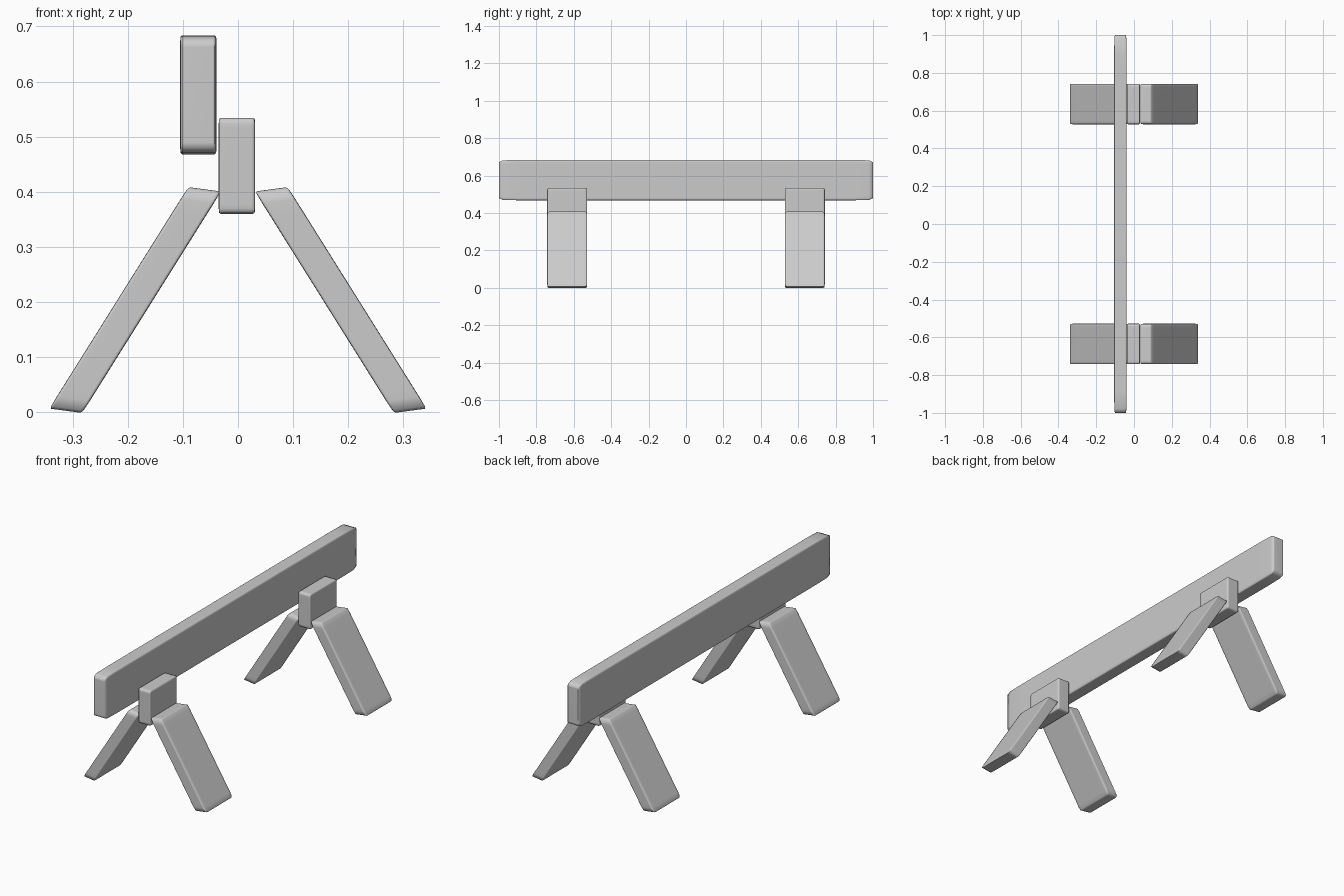
import bpy, bmesh
from mathutils import Matrix

if "Cube" in bpy.data.objects:
    bpy.data.objects.remove(bpy.data.objects["Cube"])


def soft_block(name, centre, u, v, w):
    """Soft-edged unit cube mapped onto three edge vectors (so it may be sheared)."""
    bm = bmesh.new()
    bmesh.ops.create_cube(bm, size=1)
    bmesh.ops.bevel(bm, geom=bm.edges[:], offset=0.1, segments=4,
                    profile=0.8, affect='EDGES')
    m = Matrix((u, v, w)).transposed().to_4x4()
    bm.transform(Matrix.Translation(centre) @ m)
    bmesh.ops.recalc_face_normals(bm, faces=bm.faces[:])
    for f in bm.faces:
        f.smooth = True
    mesh = bpy.data.meshes.new(name)
    bm.to_mesh(mesh)
    bm.free()
    ob = bpy.data.objects.new(name, mesh)
    bpy.context.collection.objects.link(ob)
    return ob


# long plank, offset to the left of the trestles
soft_block("plank", (-0.072, 0, 0.576), (0.066, 0, 0), (0, 2, 0), (0, 0, 0.216))

# two trestles: a central block with a splayed leg on each side
for end, y in (("front", -0.635), ("back", 0.635)):
    soft_block(end + "_block", (-0.002, y, 0.447),
               (0.066, 0, 0), (0, 0.214, 0), (0, 0, 0.174))
    for side, s in (("left", -1), ("right", 1)):
        soft_block(f"{end}_{side}_leg", (s * 0.1865, y, 0.2035),
                   (s * 0.06, 0, 0.008), (0, 0.214, 0), (-s * 0.252, 0, 0.402))
